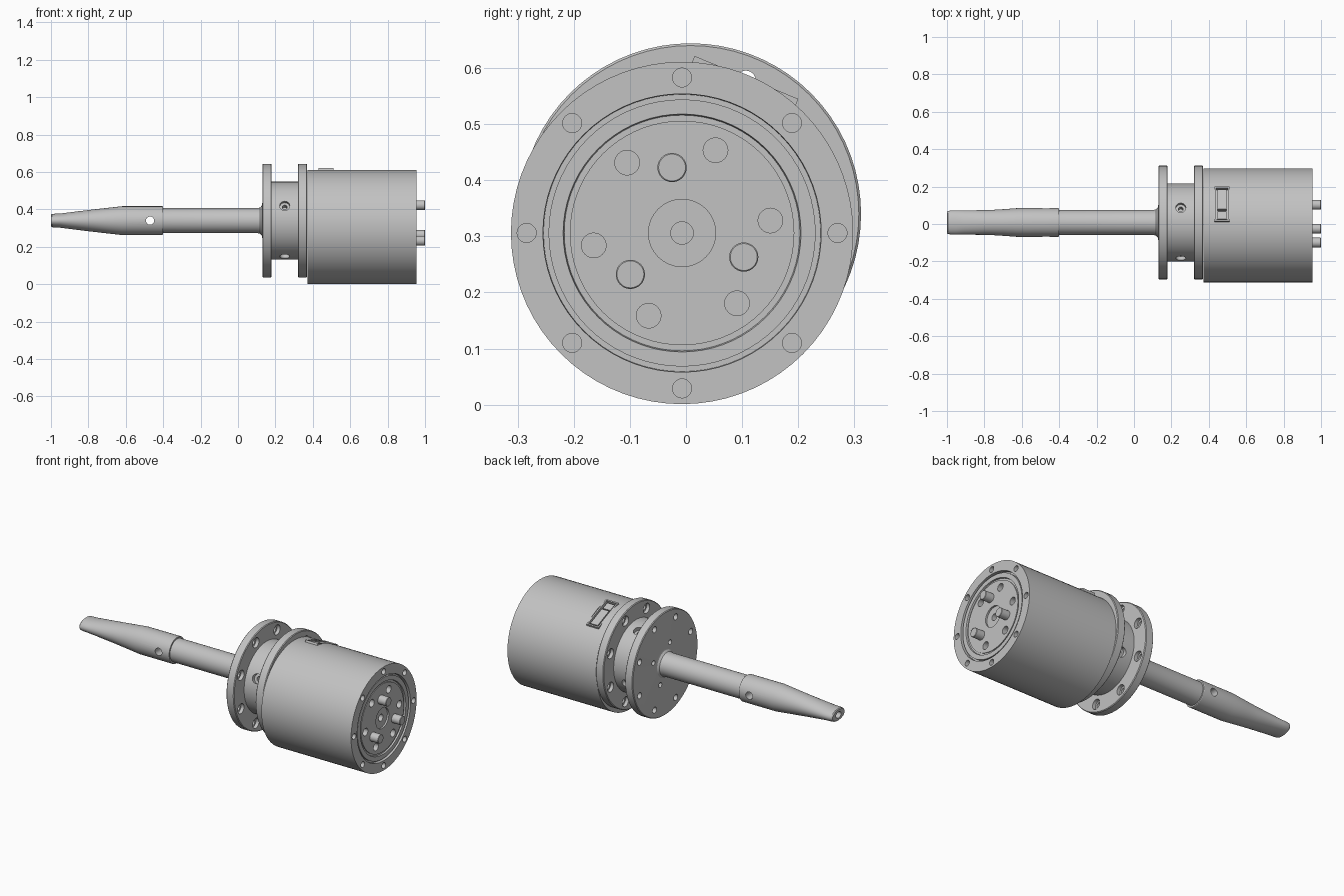
import bpy, bmesh, math
from mathutils import Matrix, Vector

if "Cube" in bpy.data.objects:
    bpy.data.objects.remove(bpy.data.objects["Cube"])

grey = bpy.data.materials.new("light grey metal")
grey.use_nodes = True
colour = (0.54, 0.54, 0.54, 1)
grey.diffuse_color = colour
grey.node_tree.nodes["Principled BSDF"].inputs["Base Color"].default_value = colour

SHAFT = Vector((0, 0.008, 0.34))    # axis of flanges, shaft and handle
BODY = Vector((0, -0.007, 0.306))   # axis of the motor body
TILT = math.radians(67.5)           # direction of socket and first hole


def loft(bm, rings, matrix, n=64):
    """Loft (x, radius_y[, radius_z]) rings along local x, capped at both ends."""
    loops = []
    for ring in rings:
        x, ry, rz = ring[0], ring[1], ring[-1]
        loops.append([bm.verts.new(matrix @ Vector((x, ry * math.cos(a), rz * math.sin(a))))
                      for a in (math.tau * i / n for i in range(n))])
    faces = [bm.faces.new(loops[0]), bm.faces.new(loops[-1][::-1])]
    for p, q in zip(loops, loops[1:]):
        for i in range(n):
            j = (i + 1) % n
            faces.append(bm.faces.new((p[i], q[i], q[j], p[j])))
    bmesh.ops.recalc_face_normals(bm, faces=faces)


def block(bm, matrix, x, r, t):
    """Box given by its ranges along x, outward and tangentially."""
    lo, hi = Vector((x[0], r[0], t[0])), Vector((x[1], r[1], t[1]))
    m = matrix @ Matrix.Translation((lo + hi) / 2) @ Matrix.Diagonal((*(hi - lo), 1))
    bmesh.ops.create_cube(bm, size=1, matrix=m)


def finish(name, bm):
    bmesh.ops.recalc_face_normals(bm, faces=bm.faces)
    mesh = bpy.data.meshes.new(name)
    bm.to_mesh(mesh)
    bm.free()
    mesh.materials.append(grey)
    ob = bpy.data.objects.new(name, mesh)
    bpy.context.collection.objects.link(ob)
    return ob


def carve(ob, bm):
    """Subtract the cutter mesh, then discard the cutter."""
    cutter = finish("cutter", bm)
    cutter.hide_render = True
    mod = ob.modifiers.new("cut", "BOOLEAN")
    mod.operation, mod.solver, mod.object = "DIFFERENCE", "EXACT", cutter
    deps = bpy.context.evaluated_depsgraph_get()
    ob_mesh = bpy.data.meshes.new_from_object(ob.evaluated_get(deps))
    ob.modifiers.clear()
    ob.data = ob_mesh
    bpy.data.objects.remove(cutter)


def at(centre, radius=0, angle=0):
    return Matrix.Translation(centre + Vector((0, radius * math.cos(angle), radius * math.sin(angle))))


def circle(count, start):
    return [start + math.tau * k / count for k in range(count)]


# Shaft, two flanges and hub turned as one piece
spool = bmesh.new()
loft(spool, [(-0.42, 0.067), (0.105, 0.067), (0.118, 0.070), (0.127, 0.08), (0.13, 0.095),
             (0.13, 0.300), (0.134, 0.304), (0.176, 0.304), (0.18, 0.300), (0.18, 0.208),
             (0.32, 0.208), (0.32, 0.300), (0.324, 0.304), (0.366, 0.304), (0.37, 0.300)],
     at(SHAFT), 72)
spool = finish("shaft_and_flanges", spool)

# Counterbored flange holes, hub screw holes and small holes round the shaft
cut = bmesh.new()
for a in circle(8, TILT):
    m = at(SHAFT, 0.257, a)
    loft(cut, [(0.12, 0.018), (0.16, 0.018), (0.16, 0.029), (0.19, 0.029)], m, 24)
    loft(cut, [(0.31, 0.029), (0.34, 0.029), (0.34, 0.018), (0.38, 0.018)], m, 24)
for a in circle(4, TILT):
    turn = Vector((0, math.cos(a), math.sin(a))).to_track_quat('X', 'Z').to_matrix().to_4x4()
    loft(cut, [(0.155, 0.013), (0.185, 0.013), (0.185, 0.027), (0.23, 0.027)],
         at(SHAFT + Vector((0.25, 0, 0))) @ turn, 24)
    loft(cut, [(0.11, 0.014), (0.16, 0.014)], at(SHAFT, 0.118, a + math.pi / 4), 20)
carve(spool, cut)

# Tapered handle flattening to a narrow tip
handle = bmesh.new()
loft(handle, [(-1, 0.056, 0.030), (-0.995, 0.061, 0.035), (-0.98, 0.064, 0.037),
              (-0.95, 0.065, 0.038), (-0.91, 0.065, 0.043), (-0.78, 0.066, 0.059),
              (-0.70, 0.071, 0.068), (-0.62, 0.077, 0.077), (-0.405, 0.077), (-0.402, 0.075)],
     at(SHAFT), 48)
handle = finish("handle", handle)
cut = bmesh.new()
loft(cut, [(-1.1, 0.024, 0.018), (-0.88, 0.024, 0.018)], at(SHAFT), 24)
loft(cut, [(-0.2, 0.022), (0.2, 0.022)],
     at(SHAFT + Vector((-0.47, 0, 0))) @ Matrix.Rotation(math.pi / 2, 4, 'Z'), 24)
carve(handle, cut)

# Motor body with stepped end face
body = bmesh.new()
loft(body, [(0.371, 0.305), (0.955, 0.305), (0.955, 0.248), (0.935, 0.247), (0.935, 0.238),
            (0.95, 0.238), (0.95, 0.212), (0.941, 0.210), (0.941, 0.200), (0.946, 0.200)],
     at(BODY), 72)
body = finish("motor_body", body)

# Rim holes, face holes, centre recess and socket opening
# Socket frame: local y points outward, local z runs round the body
out = Vector((0, math.cos(TILT), math.sin(TILT)))
side = Vector((0, math.sin(TILT), -math.cos(TILT)))
socket_m = Matrix.Translation(BODY) @ Matrix((Vector((1, 0, 0)), out, side)).transposed().to_4x4()
cut = bmesh.new()
for a in circle(8, 0):
    loft(cut, [(0.925, 0.017), (1, 0.017)], at(BODY, 0.277, a), 20)
for a in circle(6, math.radians(8)):
    loft(cut, [(0.915, 0.022), (1, 0.022)], at(BODY, 0.159, a), 24)
loft(cut, [(0.89, 0.02), (0.936, 0.02), (0.936, 0.06), (1, 0.06)], at(BODY), 32)
block(cut, socket_m, (0.43, 0.51), (0.26, 0.4), (-0.1, 0.1))
carve(body, cut)

# Three drive pins
pins = bmesh.new()
for a in circle(3, math.radians(98.7)):
    loft(pins, [(0.93, 0.026), (0.998, 0.026), (1, 0.024)], at(BODY, 0.118, a), 32)
finish("drive_pins", pins)

# Socket frame with a large plug and a small plug inside
socket = bmesh.new()
block(socket, socket_m, (0.43, 0.51), (0.255, 0.270), (-0.1, 0.1))
for x in ((0.43, 0.438), (0.502, 0.51)):
    block(socket, socket_m, x, (0.265, 0.300), (-0.1, 0.1))
for t in ((-0.1, -0.092), (0.092, 0.1)):
    block(socket, socket_m, (0.43, 0.51), (0.265, 0.300), t)
block(socket, socket_m, (0.446, 0.494), (0.265, 0.297), (-0.03, 0.085))
block(socket, socket_m, (0.446, 0.494), (0.265, 0.292), (-0.084, -0.04))
finish("cable_socket", socket)

# Smooth shading with sharp edges kept
for ob in bpy.context.collection.objects:
    if ob.type == "MESH" and ob.data.materials and ob.data.materials[0] == grey:
        bpy.ops.object.select_all(action="DESELECT")
        ob.select_set(True)
        bpy.context.view_layer.objects.active = ob
        bpy.ops.object.shade_smooth_by_angle(angle=math.radians(30))
